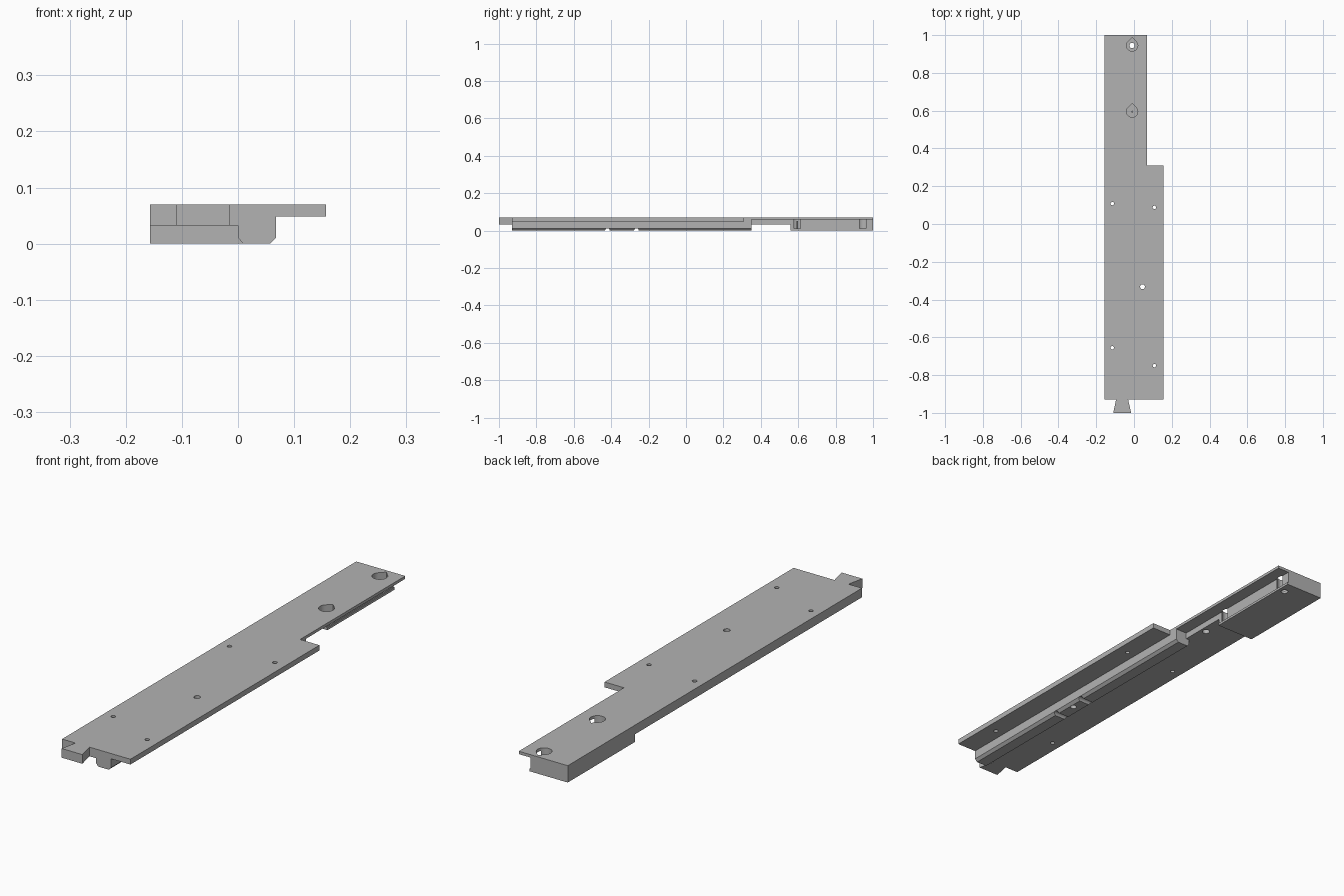
import bpy, bmesh, math
from mathutils import Vector

cube = bpy.data.objects.get("Cube")
if cube:
    bpy.data.objects.remove(cube, do_unlink=True)

grey = bpy.data.materials.new("plain_grey")
grey.use_nodes = True
colour = (0.45, 0.45, 0.45, 1)
grey.diffuse_color = colour
grey.node_tree.nodes["Principled BSDF"].inputs["Base Color"].default_value = colour

TOP, DECK, LEFT, RIB, WALL = 0.07, 0.032, -0.157, 0.068, 0.015
FRONT, BACK = -0.93, 1.0


def prism(name, points, direction):
    """Extrude a closed 3D outline along a direction."""
    bm = bmesh.new()
    face = bm.faces.new([bm.verts.new(p) for p in points])
    extruded = bmesh.ops.extrude_face_region(bm, geom=[face])["geom"]
    bmesh.ops.translate(bm, vec=Vector(direction),
                        verts=[v for v in extruded if isinstance(v, bmesh.types.BMVert)])
    bmesh.ops.recalc_face_normals(bm, faces=bm.faces)
    mesh = bpy.data.meshes.new(name)
    bm.to_mesh(mesh)
    bm.free()
    mesh.materials.append(grey)
    ob = bpy.data.objects.new(name, mesh)
    bpy.context.collection.objects.link(ob)
    return ob


def slab(name, outline, z0, z1):
    return prism(name, [(x, y, z0) for x, y in outline], (0, 0, z1 - z0))


def box(name, x0, x1, y0, y1, z0, z1):
    return slab(name, [(x0, y0), (x1, y0), (x1, y1), (x0, y1)], z0, z1)


def circle(x, y, r, start=0, sweep=360, n=24):
    steps = n if sweep == 360 else n + 1
    angles = [math.radians(start + sweep * i / n) for i in range(steps)]
    return [(x + r * math.cos(a), y + r * math.sin(a)) for a in angles]


def combine(target, other, operation):
    mod = target.modifiers.new("join", "BOOLEAN")
    mod.operation, mod.solver, mod.object = operation, "EXACT", other
    bpy.context.view_layer.objects.active = target
    bpy.ops.object.modifier_apply(modifier=mod.name)
    bpy.data.objects.remove(other, do_unlink=True)


# Thin stepped top plate
body = slab("rail_body", [(LEFT, FRONT), (RIB, FRONT), (RIB, BACK), (LEFT, BACK)], 0.058, TOP)

# Deck, side flange, rear block with lip, dovetail and chamfered rib
solids = [
    box("deck", LEFT, WALL, FRONT, BACK, DECK, TOP),
    box("side_flange", 0.05, 0.157, FRONT, 0.31, 0.048, TOP),
    box("rear_block", LEFT, WALL, 0.56, BACK, 0, 0.05),
    box("rear_lip", LEFT, 0.019, 0.56, BACK, 0, 0.01),
    slab("dovetail", [(-0.11, -1), (-0.015, -1), (-0.031, FRONT), (-0.031, -0.9),
                      (-0.095, -0.9), (-0.095, FRONT)], DECK, TOP),
    prism("rib", [(x, FRONT, z) for x, z in
                  [(0, TOP), (0, 0.011), (0.009, 0), (0.057, 0), (RIB, 0.011), (RIB, TOP)]],
          (0, 0.35 - FRONT, 0)),
]
for part in solids:
    combine(body, part, "UNION")

# Screw holes: x, y, radius, bottom, top
holes = [(-0.115, 0.108, 0.009, -1, 1), (0.108, 0.088, 0.009, -1, 1),
         (-0.115, -0.655, 0.009, -1, 1), (0.108, -0.75, 0.009, -1, 1),
         (0.045, -0.332, 0.013, -1, 1), (-0.01, 0.945, 0.014, -1, 1),
         (-0.01, 0.446, 0.015, -1, 0.05)]
for x, y, r, z0, z1 in holes:
    combine(body, slab("hole", circle(x, y, r), z0, z1), "DIFFERENCE")

# Teardrop pockets in the rear of the plate
for y in (0.595, 0.945):
    drop = circle(-0.01, y, 0.03, 135, 270) + [(-0.01, y + 0.0424)]
    combine(body, slab("pocket", drop, 0.012, 0.1), "DIFFERENCE")

# Rounded cross notches under the rib
for y in (-0.42, -0.265):
    ring = [(-0.02, a, b) for a, b in circle(y, 0, 0.012, 7)]
    combine(body, prism("notch", ring, (0.12, 0, 0)), "DIFFERENCE")

# Small pin standing in the front pocket
slab("pocket_pin", circle(-0.01, 0.595, 0.005, n=12), 0.01, 0.05)

for ob in (body, bpy.data.objects["pocket_pin"]):
    bpy.ops.object.select_all(action="DESELECT")
    ob.select_set(True)
    bpy.context.view_layer.objects.active = ob
    bpy.ops.object.shade_smooth_by_angle(angle=math.radians(30))
